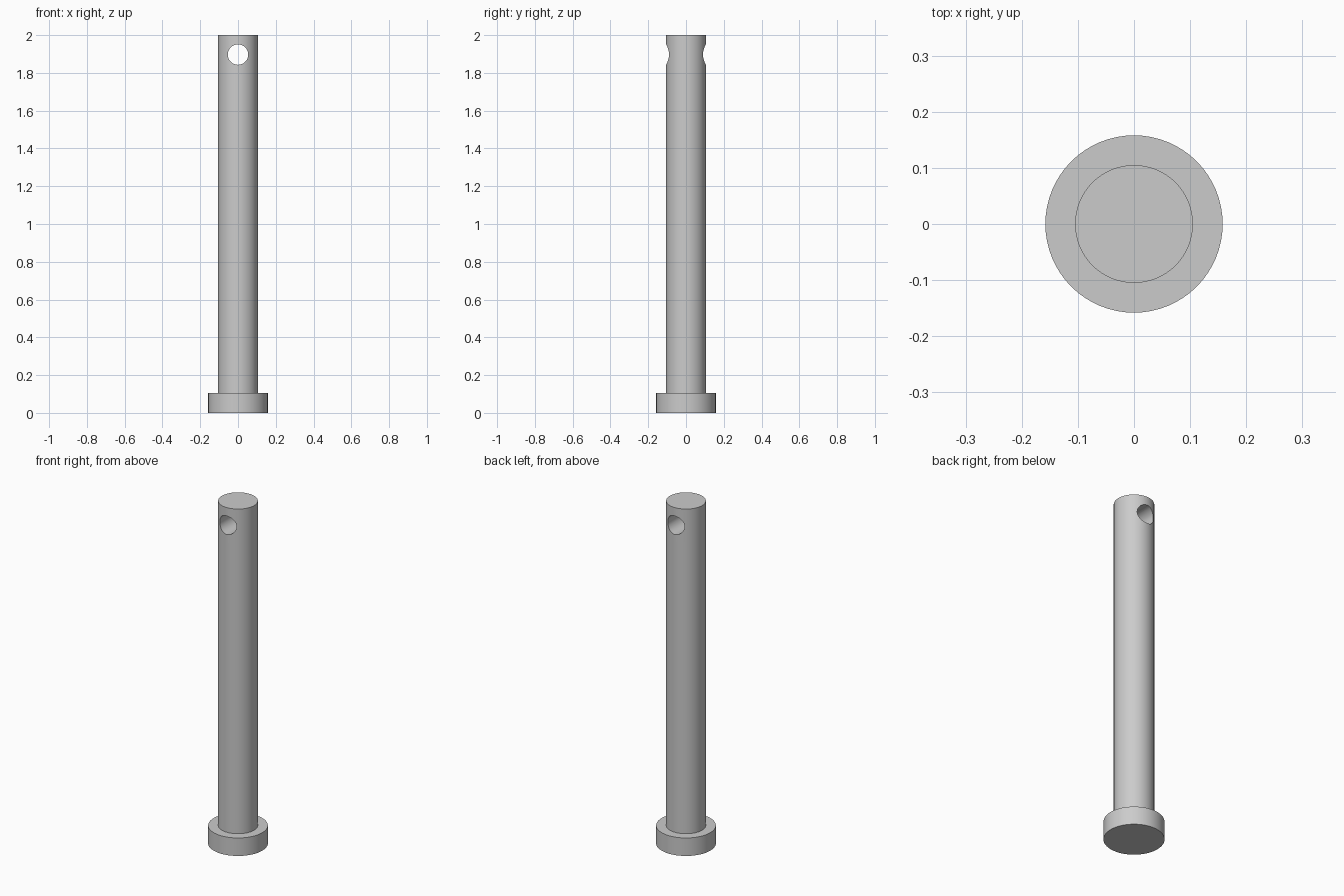
import bpy
import bmesh
from math import radians
from mathutils import Matrix, Vector

SEGMENTS = 64
HEAD_R, HEAD_H = 0.158, 0.105
SHAFT_R, TOP = 0.105, 2.0
HOLE_R, HOLE_Z = 0.054, 1.897

cube = bpy.data.objects.get("Cube")
if cube:
    bpy.data.objects.remove(cube, do_unlink=True)


def make_material(name, value):
    mat = bpy.data.materials.new(name)
    mat.use_nodes = True
    colour = (value, value, value, 1)
    mat.diffuse_color = colour
    mat.node_tree.nodes["Principled BSDF"].inputs["Base Color"].default_value = colour
    return mat


def add_object(name, bm, mat):
    bmesh.ops.recalc_face_normals(bm, faces=bm.faces)
    mesh = bpy.data.meshes.new(name)
    bm.to_mesh(mesh)
    bm.free()
    mesh.materials.append(mat)
    obj = bpy.data.objects.new(name, mesh)
    bpy.context.collection.objects.link(obj)
    return obj


steel = make_material("steel grey", 0.6)

# Headed pin: one turned profile, with a ring below the hole to keep shading clean
profile = [(HEAD_R, 0), (HEAD_R, HEAD_H), (SHAFT_R, HEAD_H),
           (SHAFT_R, HOLE_Z - 2 * HOLE_R), (SHAFT_R, TOP)]
bm = bmesh.new()
rings = []
for radius, z in profile:
    ring = []
    for i in range(SEGMENTS):
        offset = Matrix.Rotation(radians(360 * i / SEGMENTS), 3, 'Z') @ Vector((radius, 0, z))
        ring.append(bm.verts.new(offset))
    rings.append(ring)
for low, high in zip(rings, rings[1:]):
    for i in range(SEGMENTS):
        j = (i + 1) % SEGMENTS
        bm.faces.new((low[i], low[j], high[j], high[i]))
bm.faces.new(rings[0])
bm.faces.new(rings[-1])
pin = add_object("headed_pin", bm, steel)

# Cross hole running front to back
bm = bmesh.new()
bmesh.ops.create_cone(
    bm, cap_ends=True, segments=48, radius1=HOLE_R, radius2=HOLE_R, depth=0.5,
    matrix=Matrix.Translation((0, 0, HOLE_Z)) @ Matrix.Rotation(radians(90), 4, 'X'))
cutter = add_object("hole_cutter", bm, steel)
cutter.hide_render = True

cut = pin.modifiers.new("cross_hole", 'BOOLEAN')
cut.operation = 'DIFFERENCE'
cut.solver = 'EXACT'
cut.object = cutter

bpy.ops.object.select_all(action='DESELECT')
pin.select_set(True)
bpy.context.view_layer.objects.active = pin
bpy.ops.object.modifier_apply(modifier=cut.name)
bpy.data.objects.remove(cutter, do_unlink=True)
bpy.ops.object.shade_smooth_by_angle(angle=radians(30))
